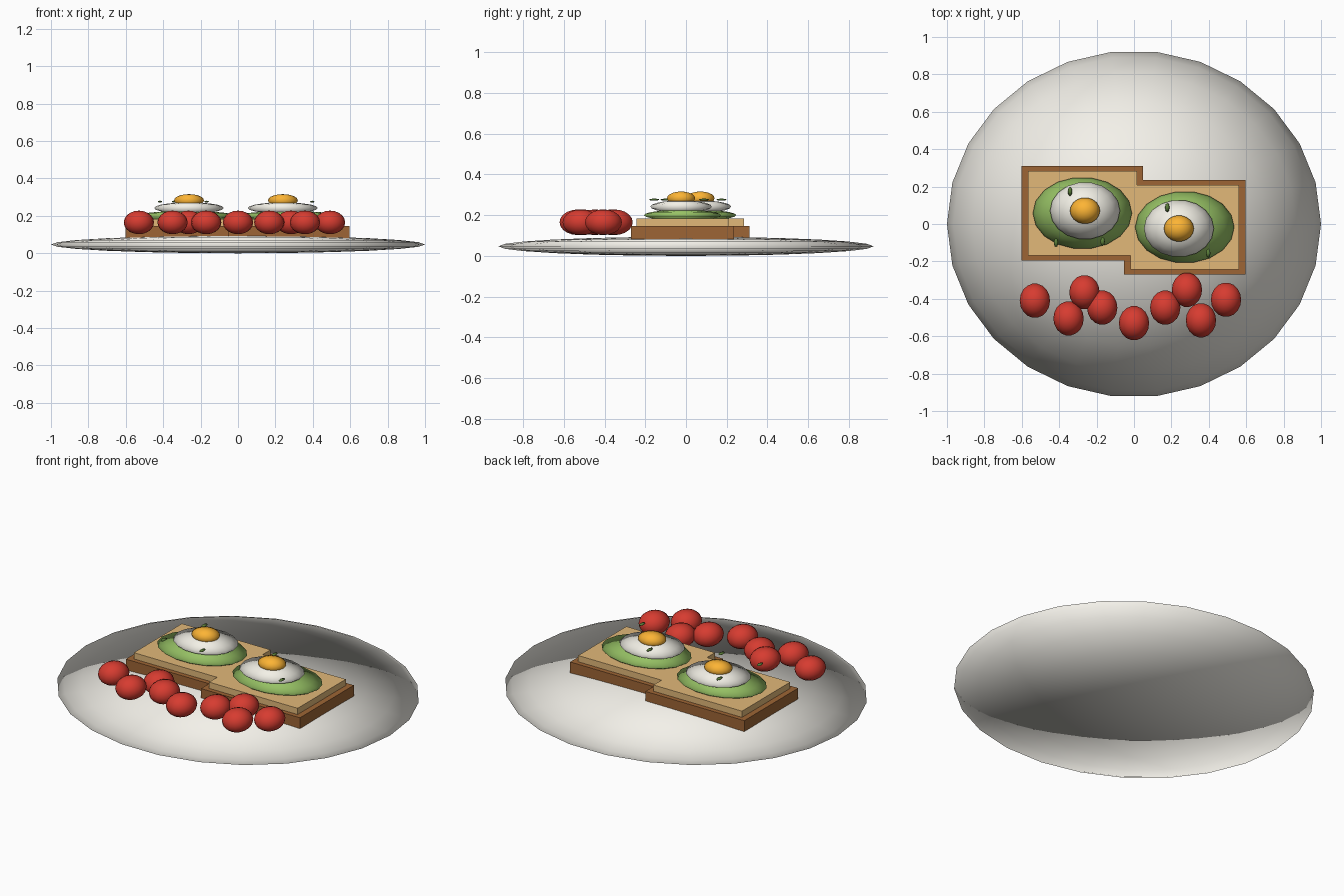
import bpy
from math import pi
from mathutils import Matrix

if "Cube" in bpy.data.objects:
    bpy.data.objects.remove(bpy.data.objects["Cube"])

def material(name, rgb):
    m = bpy.data.materials.new(name)
    m.diffuse_color = (*rgb, 1)
    m.use_nodes = True
    m.node_tree.nodes["Principled BSDF"].inputs["Base Color"].default_value = m.diffuse_color
    return m

CRUST = material("crust_brown", (0.34, 0.13, 0.035))
BREAD = material("bread_tan", (0.76, 0.48, 0.19))
GREEN = material("avocado_green", (0.31, 0.54, 0.13))
WHITE = material("egg_white_cream", (0.90, 0.88, 0.80))
YOLK = material("yolk_orange", (0.98, 0.46, 0.035))
HERB = material("herb_green", (0.10, 0.20, 0.04))
RED = material("tomato_red", (0.68, 0.045, 0.03))
CHINA = material("plate_cream", (0.90, 0.88, 0.82))

def ellipsoid(name, loc, radii, mat, segs=18, rings=10):
    """Squashed sphere that keeps the soft shading of the round sphere."""
    bpy.ops.mesh.primitive_uv_sphere_add(segments=segs, ring_count=rings, radius=1, location=loc)
    o = bpy.context.object
    o.name = name
    me = o.data
    bpy.ops.object.shade_smooth()
    me.transform(Matrix.Rotation(pi / 2, 4, 'Z'))
    normals = [v.co.normalized() for v in me.vertices]
    me.transform(Matrix.Diagonal((*radii, 1)))
    me.update()
    me.normals_split_custom_set_from_vertices(normals)
    me.materials.append(mat)
    return o

def box(name, x, y, z0, z1, w, d, mat):
    bpy.ops.mesh.primitive_cube_add(size=1, location=(x, y, (z0 + z1) / 2))
    o = bpy.context.object
    o.name = name
    o.data.transform(Matrix.Diagonal((w, d, z1 - z0, 1)))
    o.data.materials.append(mat)
    return o

# Plate: a flattened sphere
ellipsoid("plate", (0, 0, 0.047), (1.0, 0.927, 0.047), CHINA, 26, 12)

# Two toasts: centre of bread, centre of egg, herb positions
toasts = [
    ("left", (-0.276, 0.058), (-0.262, 0.071),
     [(-0.342, 0.174), (-0.417, -0.10), (-0.168, -0.094)]),
    ("right", (0.271, -0.017), (0.24, -0.024),
     [(0.178, 0.088), (0.397, -0.156)]),
]
for side, (x, y), (ex, ey), herbs in toasts:
    box(f"{side}_crust", x, y, 0.082, 0.147, 0.65, 0.506, CRUST)
    box(f"{side}_bread", x, y, 0.145, 0.184, 0.582, 0.452, BREAD)
    ellipsoid(f"{side}_avocado", (x, y, 0.2), (0.265, 0.192, 0.026), GREEN)
    ellipsoid(f"{side}_egg_white", (ex, ey, 0.242), (0.187, 0.153, 0.03), WHITE)
    ellipsoid(f"{side}_yolk", (ex, ey, 0.283), (0.08, 0.07, 0.033), YOLK)
    for i, (hx, hy) in enumerate(herbs):
        ellipsoid(f"{side}_herb_{i + 1}", (hx, hy, 0.276), (0.012, 0.025, 0.005), HERB, 8, 6)

# Cherry tomatoes along the front
tomatoes = [(-0.53, -0.41), (-0.265, -0.365), (-0.35, -0.505), (-0.17, -0.447), (0, -0.53),
            (0.167, -0.447), (0.283, -0.352), (0.358, -0.515), (0.492, -0.405)]
for i, (x, y) in enumerate(tomatoes):
    ellipsoid(f"tomato_{i + 1}", (x, y, 0.165), (0.081, 0.092, 0.063), RED)
